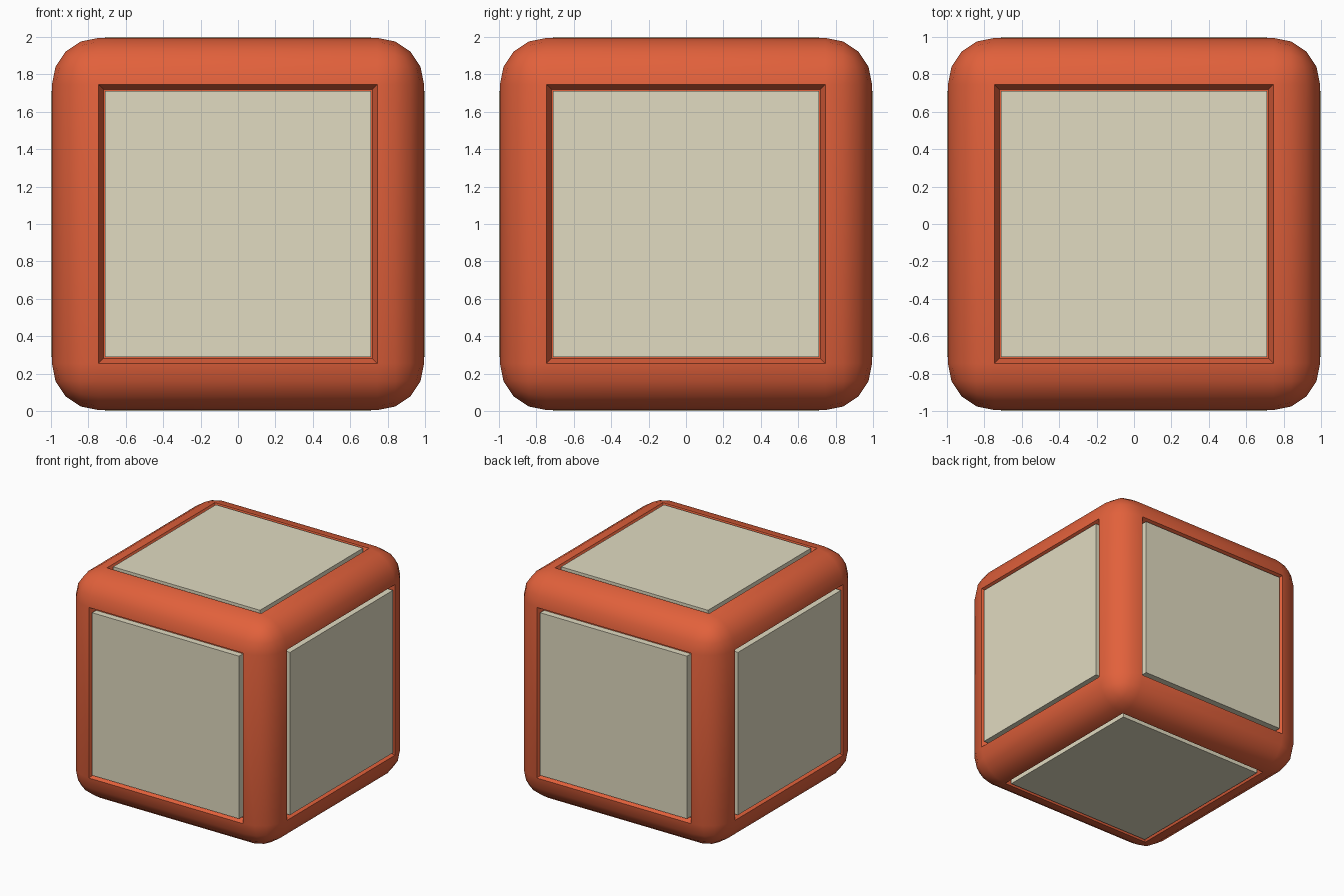
import bpy, bmesh, math
from mathutils import Matrix, Vector

if "Cube" in bpy.data.objects:
    bpy.data.objects.remove(bpy.data.objects["Cube"])

HALF = 0.995      # frame half size
ROUND = 0.25      # corner radius
LIP = 0.035       # width of the sloped recess wall
DEPTH = 0.05      # depth of the recess
CENTRE = Vector((0, 0, 1))


def material(name, rgb):
    m = bpy.data.materials.new(name)
    m.diffuse_color = (*rgb, 1)
    m.use_nodes = True
    m.node_tree.nodes["Principled BSDF"].inputs["Base Color"].default_value = m.diffuse_color
    return m


def make_object(name, bm, mat):
    mesh = bpy.data.meshes.new(name)
    bm.normal_update()
    bm.to_mesh(mesh)
    bm.free()
    mesh.materials.append(mat)
    ob = bpy.data.objects.new(name, mesh)
    bpy.context.collection.objects.link(ob)
    return ob


red = material("orange red", (0.76, 0.119, 0.044))
beige = material("pale beige", (0.753, 0.708, 0.533))

# Rounded frame with a sloped recess in each of the six flat faces
bm = bmesh.new()
bmesh.ops.create_cube(bm, size=2 * HALF)
bmesh.ops.bevel(bm, geom=bm.edges[:], offset=ROUND, offset_type='OFFSET',
                segments=4, profile=0.5, affect='EDGES')
bm.normal_update()
flats = sorted(bm.faces, key=lambda f: f.calc_area())[-6:]
bmesh.ops.inset_individual(bm, faces=flats, thickness=LIP, depth=-DEPTH)
bmesh.ops.translate(bm, verts=bm.verts, vec=CENTRE)
frame = make_object("rounded_frame", bm, red)
bpy.context.view_layer.objects.active = frame
frame.select_set(True)
bpy.ops.object.shade_smooth_by_angle(angle=math.radians(30))
frame.select_set(False)

# Square panels standing in the recesses, just proud of the frame
width = 2 * (HALF - ROUND - LIP)
floor = HALF - DEPTH
thick = 1.0 - floor
sides = {"top": Vector((0, 0, 1)), "bottom": Vector((0, 0, -1)),
         "front": Vector((0, -1, 0)), "back": Vector((0, 1, 0)),
         "right": Vector((1, 0, 0)), "left": Vector((-1, 0, 0))}
for side, n in sides.items():
    bm = bmesh.new()
    size = [thick if abs(c) > 0.5 else width for c in n]
    bmesh.ops.create_cube(bm, size=1, matrix=Matrix.Translation(
        CENTRE + n * (floor + thick / 2)) @ Matrix.Diagonal((*size, 1)))
    make_object(side + "_panel", bm, beige)
